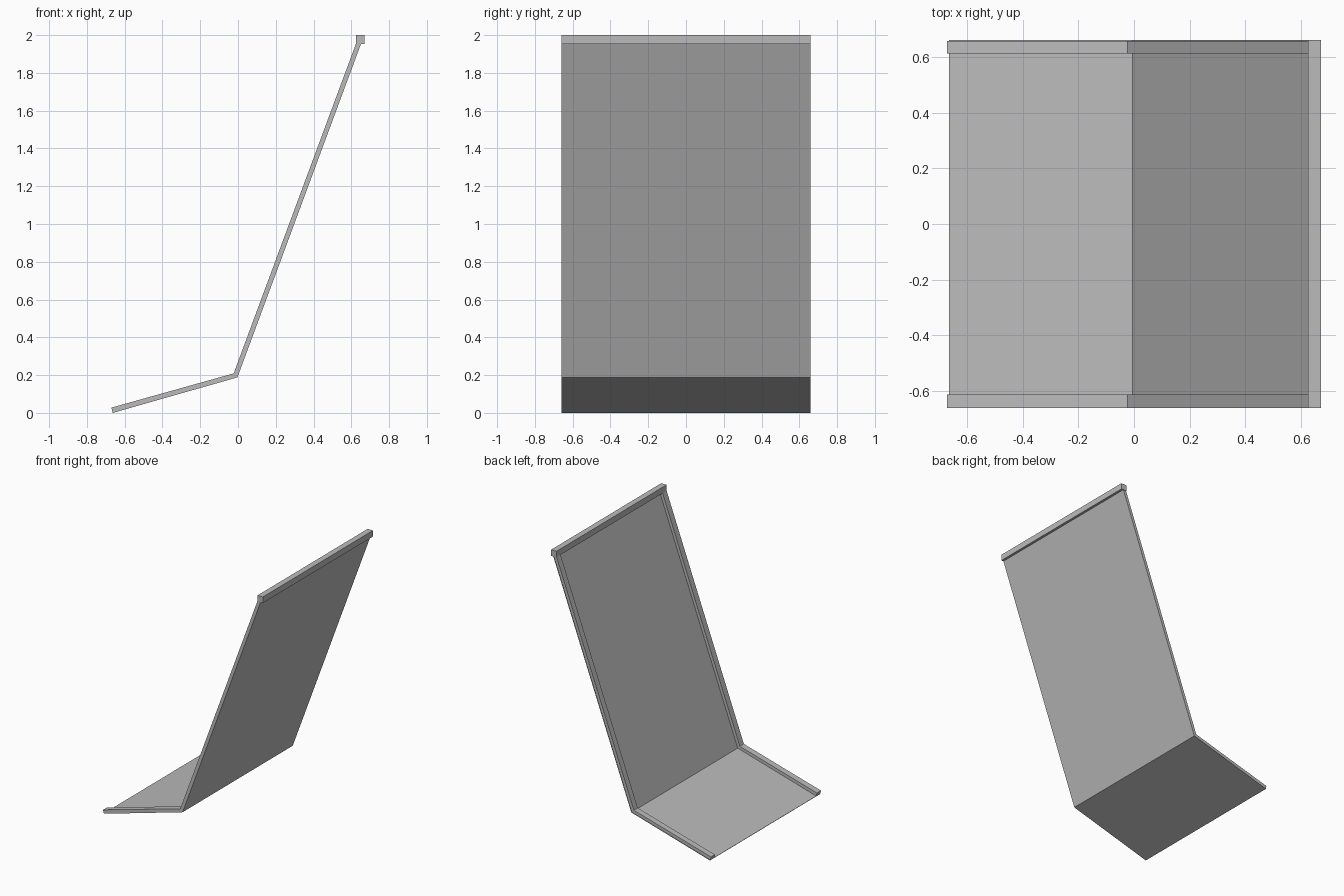
import bpy
import bmesh
from mathutils import Vector

cube = bpy.data.objects.get("Cube")
if cube:
    bpy.data.objects.remove(cube, do_unlink=True)

grey = bpy.data.materials.new("plain grey")
grey.use_nodes = True
colour = (0.5, 0.5, 0.5, 1)
grey.diffuse_color = colour
grey.node_tree.nodes["Principled BSDF"].inputs["Base Color"].default_value = colour

# Bent side profile (x, z): underside line and upper line
outer = [Vector(p) for p in ((-0.663, 0.0), (-0.003, 0.188), (0.652, 1.956))]
inner = [Vector(p) for p in ((-0.67, 0.028), (-0.023, 0.209), (0.625, 1.956))]
SHEET = 0.12  # share of the full thickness taken by the thin sheet


def layer(t):
    return [o.lerp(i, t) for o, i in zip(outer, inner)]


def extrude_profile(name, points, y0, y1):
    """Closed (x, z) outline pulled along y."""
    bm = bmesh.new()
    face = bm.faces.new([bm.verts.new((p[0], y0, p[1])) for p in points])
    out = bmesh.ops.extrude_face_region(bm, geom=[face])
    moved = [v for v in out["geom"] if isinstance(v, bmesh.types.BMVert)]
    bmesh.ops.translate(bm, verts=moved, vec=(0, y1 - y0, 0))
    bmesh.ops.recalc_face_normals(bm, faces=bm.faces)
    mesh = bpy.data.meshes.new(name)
    bm.to_mesh(mesh)
    bm.free()
    mesh.materials.append(grey)
    obj = bpy.data.objects.new(name, mesh)
    bpy.context.collection.objects.link(obj)
    return obj


# Thin seat and back panels
low, mid, top = layer(0), layer(SHEET), layer(1)
for name, a in (("seat_panel", 0), ("back_panel", 1)):
    b = a + 1
    extrude_profile(name, [low[a], low[b], mid[b], mid[a]], -0.66, 0.66)

# Raised rails along both side edges
for side, y0, y1 in (("right", -0.66, -0.612), ("left", 0.611, 0.657)):
    for part, a in (("seat", 0), ("back", 1)):
        b = a + 1
        extrude_profile(f"{part}_rail_{side}", [mid[a], mid[b], top[b], top[a]], y0, y1)

# Square bar across the top
extrude_profile("top_bar", [(0.625, 1.954), (0.67, 1.954), (0.67, 2), (0.625, 2)], -0.66, 0.66)
